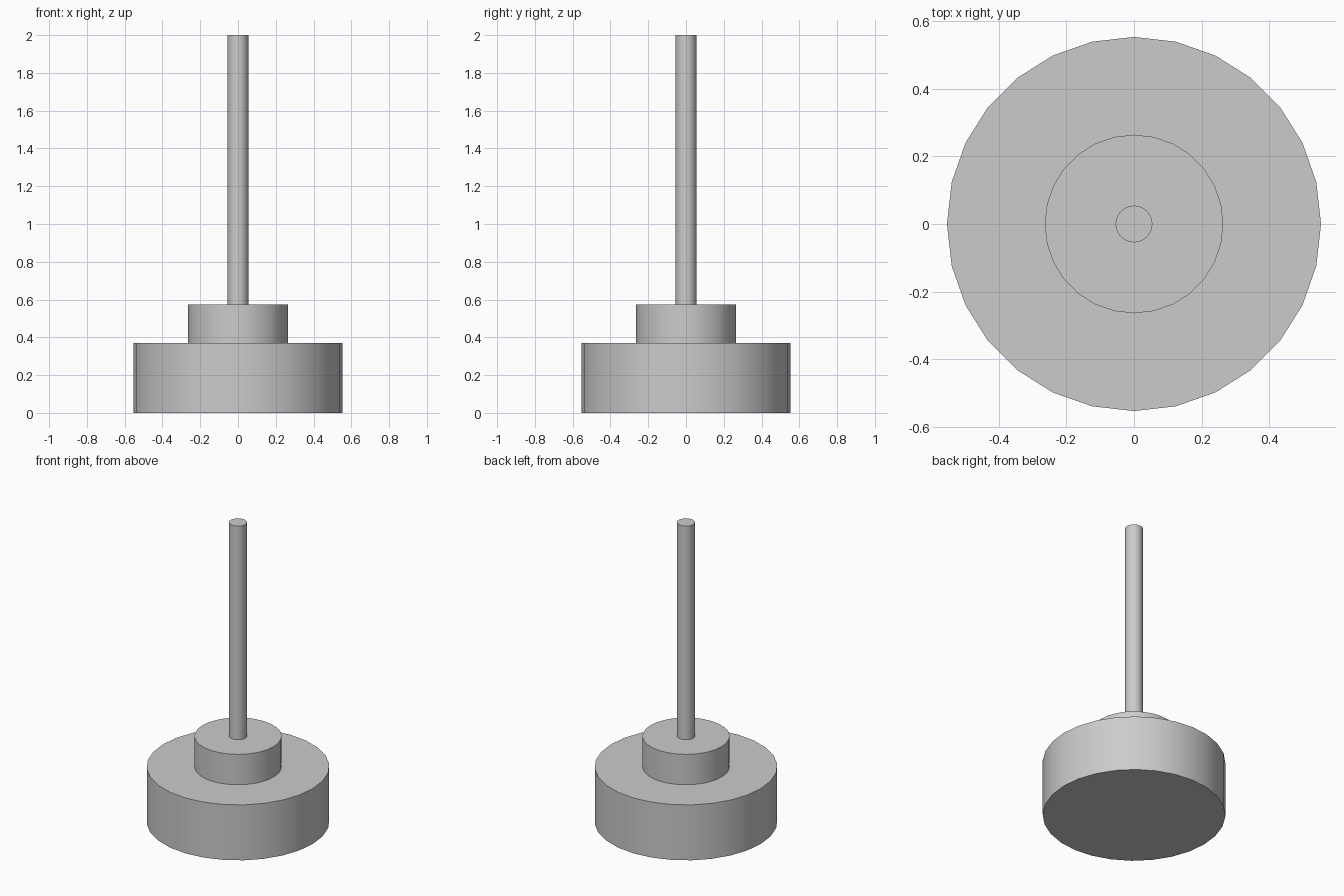
import bpy
import math

if "Cube" in bpy.data.objects:
    bpy.data.objects.remove(bpy.data.objects["Cube"])

SIDES = 28


def disc(name, radius, z0, z1):
    """Upright capped cylinder between two heights."""
    bpy.ops.mesh.primitive_cylinder_add(
        vertices=SIDES, radius=radius, depth=z1 - z0,
        location=(0, 0, (z0 + z1) / 2))
    obj = bpy.context.object
    obj.name = name
    bpy.ops.object.shade_smooth_by_angle(angle=math.radians(30))
    return obj


# Wide weighted base
disc("base", 0.553, 0.0, 0.37)
# Collar stacked on the base
disc("collar", 0.264, 0.37, 0.573)
# Slim upright rod
disc("rod", 0.0545, 0.573, 2.0)
